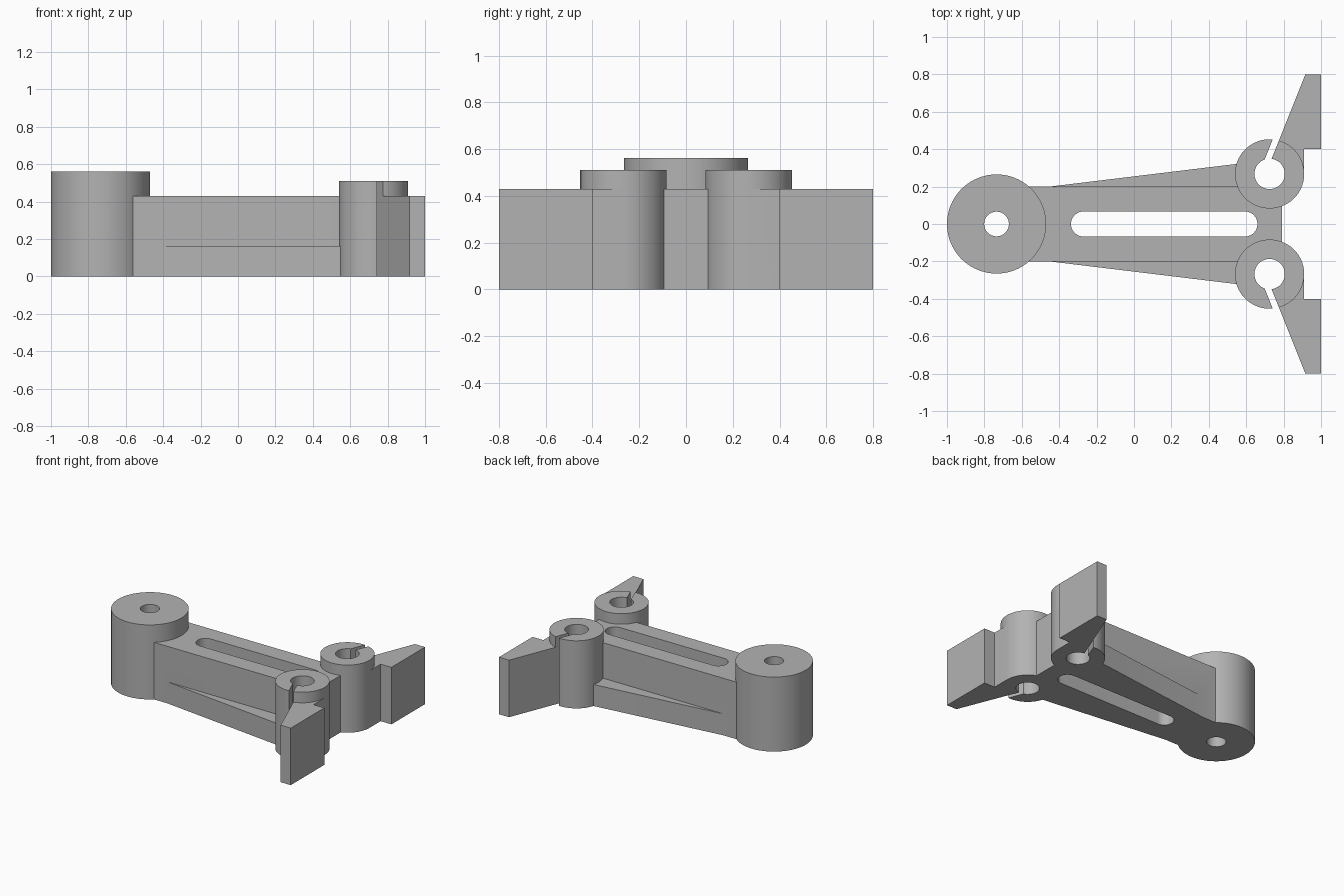
import bpy, bmesh, math

cube = bpy.data.objects.get("Cube")
if cube:
    bpy.data.objects.remove(cube, do_unlink=True)

grey = bpy.data.materials.new("plain grey")
grey.use_nodes = True
grey.diffuse_color = (0.45, 0.45, 0.45, 1)
grey.node_tree.nodes["Principled BSDF"].inputs["Base Color"].default_value = (0.45, 0.45, 0.45, 1)


def prism(name, outline, z0, z1):
    """Extrude a flat outline from z0 up to z1."""
    bm = bmesh.new()
    base = bm.faces.new([bm.verts.new((x, y, z0)) for x, y in outline])
    top = bmesh.ops.extrude_face_region(bm, geom=[base])["geom"]
    verts = [v for v in top if isinstance(v, bmesh.types.BMVert)]
    bmesh.ops.translate(bm, verts=verts, vec=(0, 0, z1 - z0))
    bmesh.ops.recalc_face_normals(bm, faces=bm.faces)
    mesh = bpy.data.meshes.new(name)
    bm.to_mesh(mesh)
    bm.free()
    mesh.materials.append(grey)
    ob = bpy.data.objects.new(name, mesh)
    bpy.context.collection.objects.link(ob)
    return ob


def arc(cx, cy, r, start=0, sweep=360, n=96):
    count = n if sweep == 360 else n + 1
    angles = [math.radians(start + sweep * i / n) for i in range(count)]
    return [(cx + r * math.cos(a), cy + r * math.sin(a)) for a in angles]


def combine(target, tool, operation):
    """Apply a boolean and discard the tool."""
    mod = target.modifiers.new("boolean", "BOOLEAN")
    mod.operation, mod.object, mod.solver = operation, tool, "EXACT"
    bpy.context.view_layer.objects.active = target
    bpy.ops.object.modifier_apply(modifier=mod.name)
    bpy.data.objects.remove(tool, do_unlink=True)


HEIGHT = 0.43
LOW, HIGH = -0.1, 0.7          # reach of the through cutters
PIVOT_X, CLAMP_X, CLAMP_Y = -0.735, 0.725, 0.268

# Straight arm
arm = prism("lever_arm", [(PIVOT_X, -0.2), (0.79, -0.2), (0.79, 0.2), (PIVOT_X, 0.2)], 0, HEIGHT)
solids = [prism("pivot_boss", arc(PIVOT_X, 0, 0.265), 0, 0.562)]
cutters = [prism("pivot_hole", arc(PIVOT_X, 0, 0.066), LOW, HIGH)]

# Long rounded slot along the arm
slot = arc(0.593, 0, 0.067, -90, 180, 32) + arc(-0.27, 0, 0.067, 90, 180, 32)
cutters.append(prism("arm_slot", slot, LOW, HIGH))

for s in (1, -1):
    def side(points):
        return [(x, s * y) for x, y in points]

    # Low flared rib widening towards the clamp
    solids.append(prism("flared_rib", side([(-0.6, 0.182), (0.72, 0.342), (0.72, 0.1), (-0.6, 0.1)]), 0, 0.162))
    # Clamp boss and its outward fin
    solids.append(prism("clamp_boss", arc(CLAMP_X, s * CLAMP_Y, 0.185), 0, 0.51))
    fin = [(0.733, 0.345), (0.915, 0.8), (1, 0.8), (1, 0.4), (0.91, 0.4), (0.91, CLAMP_Y), (0.733, CLAMP_Y)]
    solids.append(prism("clamp_fin", side(fin), 0, HEIGHT))
    # Clamp bore and the angled slit, flush with the fin's slanted face
    cutters.append(prism("clamp_bore", arc(CLAMP_X, s * CLAMP_Y, 0.081), LOW, HIGH))
    slit = [(0.714, 0.295), (0.934, 0.845), (0.899, 0.845), (0.679, 0.295)]
    cutters.append(prism("clamp_slit", side(slit), LOW, HIGH))

for solid in solids:
    combine(arm, solid, "UNION")
for cutter in cutters:
    combine(arm, cutter, "DIFFERENCE")

bpy.ops.object.select_all(action="DESELECT")
arm.select_set(True)
bpy.context.view_layer.objects.active = arm
bpy.ops.object.shade_smooth_by_angle(angle=math.radians(25))
